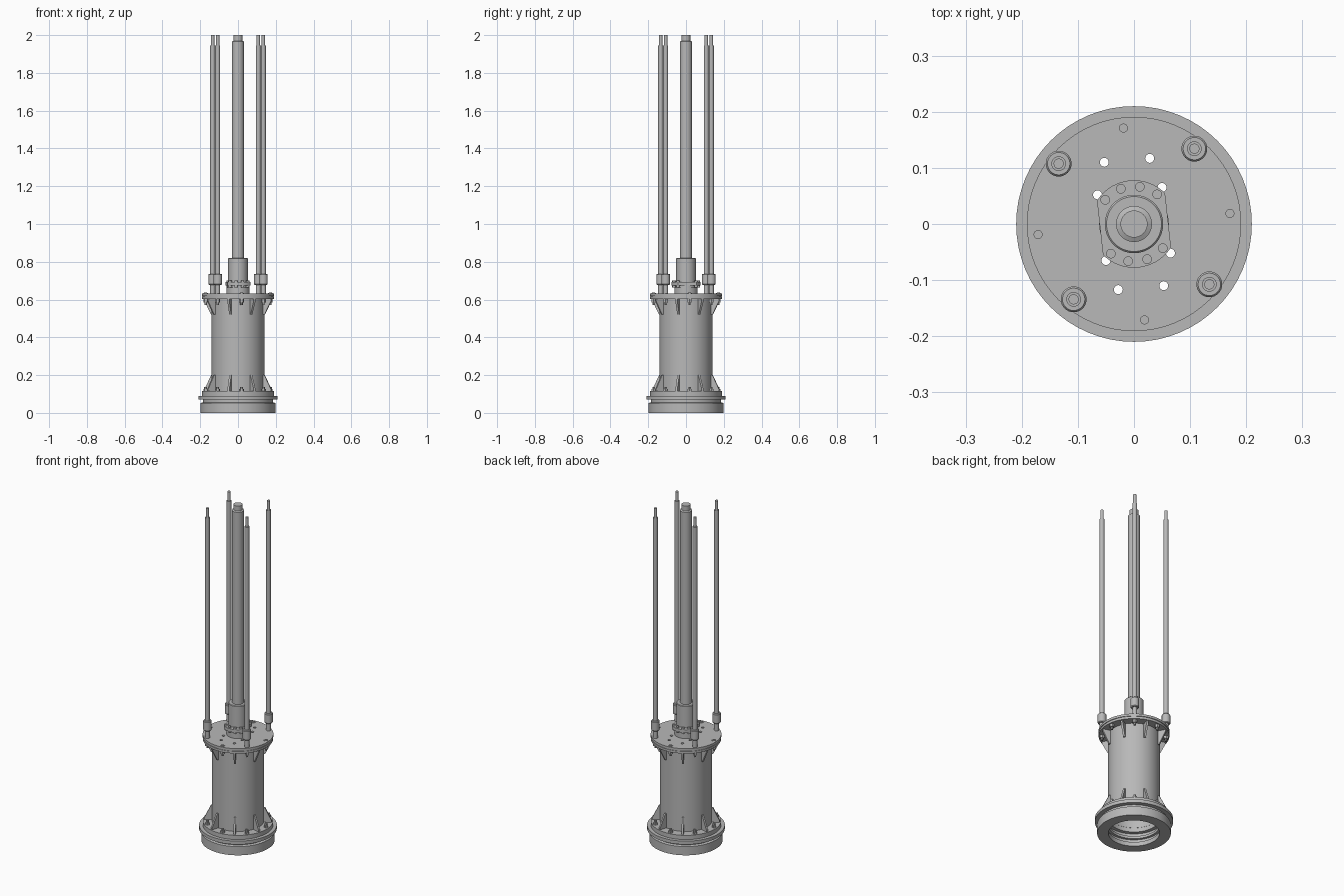
import bpy, bmesh
from math import sin, cos, pi, radians
from mathutils import Matrix, Vector

cube = bpy.data.objects.get("Cube")
if cube:
    bpy.data.objects.remove(cube, do_unlink=True)

grey = bpy.data.materials.new("steel_grey")
grey.use_nodes = True
colour = (0.48, 0.48, 0.48, 1)
grey.diffuse_color = colour
grey.node_tree.nodes["Principled BSDF"].inputs["Base Color"].default_value = colour

TILT = radians(51.3)   # direction of the first rod
parts = []


def polar(r, a):
    return r * cos(a), r * sin(a)


def finish(name, bm):
    bmesh.ops.recalc_face_normals(bm, faces=bm.faces)
    mesh = bpy.data.meshes.new(name)
    bm.to_mesh(mesh)
    bm.free()
    mesh.materials.append(grey)
    ob = bpy.data.objects.new(name, mesh)
    bpy.context.collection.objects.link(ob)
    parts.append(ob)
    return ob


def lathe(bm, profile, at=(0, 0), n=64, closed=False):
    """Revolve (radius, height) points; an open profile gets flat caps."""
    rings = []
    for r, z in profile:
        rings.append([bm.verts.new((at[0] + r * cos(2 * pi * i / n),
                                    at[1] + r * sin(2 * pi * i / n), z)) for i in range(n)])
    pairs = list(zip(rings, rings[1:]))
    if closed:
        pairs.append((rings[-1], rings[0]))
    else:
        bm.faces.new(rings[0][::-1])
        bm.faces.new(rings[-1])
    for a, b in pairs:
        for i in range(n):
            j = (i + 1) % n
            bm.faces.new((a[i], a[j], b[j], b[i]))


def turned(name, profile, spots=((0, 0),), n=64, closed=False):
    bm = bmesh.new()
    for at in spots:
        lathe(bm, profile, at, n, closed)
    return finish(name, bm)


def prism(bm, points, thick, matrix):
    """Extrude an outline in the local xz plane about y = 0."""
    sides = [[bm.verts.new(matrix @ Vector((x, y, z))) for x, z in points]
             for y in (-thick / 2, thick / 2)]
    bm.faces.new(sides[0])
    bm.faces.new(sides[1][::-1])
    for i in range(len(points)):
        j = (i + 1) % len(points)
        bm.faces.new((sides[0][i], sides[0][j], sides[1][j], sides[1][i]))


# Hollow base with bore grooves, clamp ring and lower flange
turned("base_ring", [
    (0.138, 0), (0.198, 0), (0.198, 0.052), (0.185, 0.056), (0.185, 0.07),
    (0.21, 0.07), (0.21, 0.09), (0.19, 0.09), (0.19, 0.115), (0.134, 0.115),
    (0.134, 0.085), (0.155, 0.085), (0.155, 0.06), (0.136, 0.06),
    (0.136, 0.045), (0.15, 0.045), (0.15, 0.025), (0.138, 0.025)], closed=True)

# Barrel and upper flange
turned("barrel", [(0.14, 0.11), (0.14, 0.61), (0.133, 0.61), (0.133, 0.11)], closed=True)
turned("upper_flange", [(0.134, 0.602), (0.19, 0.602), (0.19, 0.615), (0.134, 0.615)], closed=True)

# Lid with through holes
lid = turned("lid", [(0.187, 0.614), (0.187, 0.618), (0.191, 0.618), (0.191, 0.632)])
half = [(-0.053, 0.11), (0.028, 0.117), (0.05, 0.065), (-0.065, 0.052)]
holes = half + [(-x, -y) for x, y in half]
cutter = turned("hole_cutter", [(0.008, 0.59), (0.008, 0.66)], holes, 20)
parts.remove(cutter)
cutter.hide_render = True
mod = lid.modifiers.new("holes", "BOOLEAN")
mod.operation, mod.solver, mod.object = "DIFFERENCE", "EXACT", cutter
bpy.context.view_layer.objects.active = lid
bpy.ops.object.modifier_apply(modifier=mod.name)
bpy.data.objects.remove(cutter, do_unlink=True)

# Triangular gussets between barrel and flanges
gussets = {"lower_gussets": [(0.136, 0.113), (0.183, 0.113), (0.183, 0.125), (0.147, 0.2), (0.136, 0.2)],
           "upper_gussets": [(0.136, 0.604), (0.183, 0.604), (0.183, 0.592), (0.147, 0.52), (0.136, 0.52)]}
for name, outline in gussets.items():
    bm = bmesh.new()
    for k in range(8):
        prism(bm, outline, 0.011, Matrix.Rotation(TILT + pi / 8 + k * pi / 4, 4, "Z"))
    finish(name, bm)

# Flange bolts
eighths = [polar(0.172, TILT + k * pi / 4) for k in range(8)]
corners, between = eighths[::2], eighths[1::2]
turned("lower_flange_bolts", [(0.013, 0.113), (0.013, 0.126), (0.008, 0.126), (0.008, 0.138)], eighths, 6)
turned("upper_flange_nuts", [(0.007, 0.572), (0.007, 0.585), (0.013, 0.585), (0.013, 0.604)], eighths, 6)
turned("lid_studs", [(0.012, 0.63), (0.012, 0.634), (0.008, 0.634), (0.008, 0.637)], between, 20)

# Tie rods with couplers and narrow tips
turned("tie_rods", [(0.013, 0.63), (0.013, 1.945), (0.009, 1.945), (0.009, 2.0)], corners, 24)
turned("rod_couplers", [(0.020, 0.678), (0.023, 0.682), (0.023, 0.732), (0.020, 0.736)], corners, 32)

# Centre neck and oblong pipe flange
turned("neck", [(0.062, 0.63), (0.062, 0.665), (0.055, 0.665), (0.055, 0.678)])
pipe_flange = turned("pipe_flange", [(0.078, 0.674), (0.078, 0.692)])
for v in pipe_flange.data.vertices:
    v.co.x = max(-0.061, min(0.061, v.co.x))
pipe_flange.rotation_euler.z = radians(6.3)
bolt_spots = [polar(0.067, radians(a + s)) for s in (0, 180) for a in (52, 81, 110.5, 140)]
turned("pipe_flange_bolts", [(0.0085, 0.665), (0.0085, 0.7)], bolt_spots, 20)

# Riser pipe with coupling and threaded tip
turned("pipe_coupling", [(0.052, 0.69), (0.052, 0.818), (0.049, 0.821)])
turned("riser_pipe", [(0.032, 0.8), (0.032, 1.966), (0.024, 1.97), (0.024, 2.0)])

# Smooth round walls, keep hard edges
bpy.ops.object.select_all(action="DESELECT")
for ob in parts:
    ob.select_set(True)
bpy.context.view_layer.objects.active = parts[0]
bpy.ops.object.shade_smooth_by_angle(angle=radians(30))
